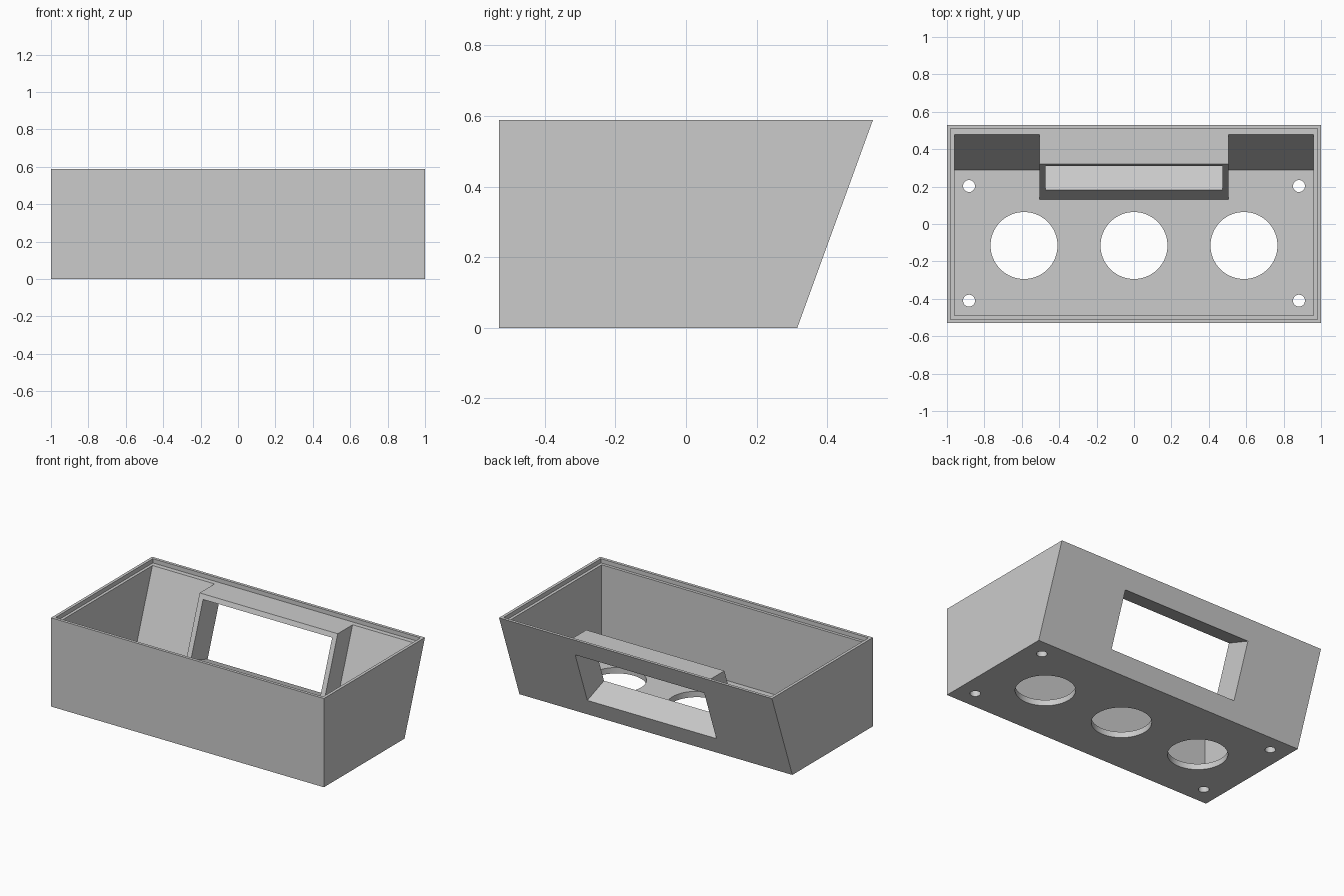
import bpy
import bmesh
import math

cube = bpy.data.objects.get("Cube")
if cube:
    bpy.data.objects.remove(cube, do_unlink=True)

# Main dimensions
HEIGHT, FRONT, BACK = 0.588, -0.529, 0.529
WALL, LIP, LEDGE = 0.039, 0.0196, 0.56
SLOPE = math.tan(math.radians(20))
BACK_IN = WALL / math.cos(math.radians(20))

grey = bpy.data.materials.new("plain grey")
grey.use_nodes = True
grey.diffuse_color = (0.6, 0.6, 0.6, 1)
grey.node_tree.nodes["Principled BSDF"].inputs["Base Color"].default_value = (0.6, 0.6, 0.6, 1)


def back_y(z, inset=0.0):
    """Depth of the leaning back wall at height z."""
    return BACK - (HEIGHT - z) * SLOPE - inset


def make_object(name, bm):
    bmesh.ops.recalc_face_normals(bm, faces=bm.faces)
    mesh = bpy.data.meshes.new(name)
    bm.to_mesh(mesh)
    bm.free()
    mesh.materials.append(grey)
    obj = bpy.data.objects.new(name, mesh)
    bpy.context.collection.objects.link(obj)
    return obj


def prism(name, profile, half_width):
    """Extrude a (y, z) profile symmetrically along x."""
    bm = bmesh.new()
    face = bm.faces.new([bm.verts.new((-half_width, y, z)) for y, z in profile])
    new = bmesh.ops.extrude_face_region(bm, geom=[face])["geom"]
    bmesh.ops.translate(bm, vec=(2 * half_width, 0, 0),
                        verts=[v for v in new if isinstance(v, bmesh.types.BMVert)])
    return make_object(name, bm)


def slanted(name, y_low, z_low, z_high, inset, half_width):
    """Prism whose back follows the leaning wall; y_low(z) gives its front."""
    return prism(name, [(y_low(z_low), z_low), (back_y(z_low, inset), z_low),
                        (back_y(z_high, inset), z_high), (y_low(z_high), z_high)], half_width)


def drill(name, x, y, radius):
    bm = bmesh.new()
    bmesh.ops.create_cone(bm, cap_ends=True, segments=64, radius1=radius, radius2=radius, depth=0.16)
    bmesh.ops.translate(bm, vec=(x, y, 0.02), verts=bm.verts)
    return make_object(name, bm)


def combine(target, tool, operation):
    mod = target.modifiers.new(operation, 'BOOLEAN')
    mod.operation, mod.object, mod.solver = operation, tool, 'EXACT'
    bpy.context.view_layer.objects.active = target
    bpy.ops.object.modifier_apply(modifier=mod.name)
    bpy.data.objects.remove(tool, do_unlink=True)


# Outer body and open cavity
case = slanted("instrument_case", lambda z: FRONT, 0, HEIGHT, 0, 1)
combine(case, slanted("cavity", lambda z: FRONT + WALL, WALL, 0.7, BACK_IN, 1 - WALL), 'DIFFERENCE')

# Raised window surround on the inside of the back wall
combine(case, slanted("surround", lambda z: back_y(z, BACK_IN + 0.156), 0.02, 0.575, 0.02, 0.506), 'UNION')

# Stepped rim for a lid
combine(case, prism("rim_step", [(FRONT + LIP, LEDGE), (BACK - LIP, LEDGE),
                                 (BACK - LIP, 0.7), (FRONT + LIP, 0.7)], 1 - LIP), 'DIFFERENCE')

# Window cut square to the leaning wall
lean = math.radians(20)


def wall_point(z, out):
    return back_y(z) + out * math.cos(lean), z - out * math.sin(lean)


combine(case, prism("window", [wall_point(0.116, 0.1), wall_point(0.466, 0.1),
                               wall_point(0.466, -0.3), wall_point(0.116, -0.3)], 0.473), 'DIFFERENCE')

# Three large floor openings and four screw holes
for x in (-0.588, 0, 0.588):
    combine(case, drill("large_hole", x, -0.115, 0.179), 'DIFFERENCE')
for x in (-0.882, 0.882):
    for y in (-0.41, 0.203):
        combine(case, drill("screw_hole", x, y, 0.032), 'DIFFERENCE')

# Smooth hole walls, crisp edges elsewhere
bpy.ops.object.select_all(action='DESELECT')
case.select_set(True)
bpy.context.view_layer.objects.active = case
bpy.ops.object.shade_smooth_by_angle(angle=math.radians(30))
